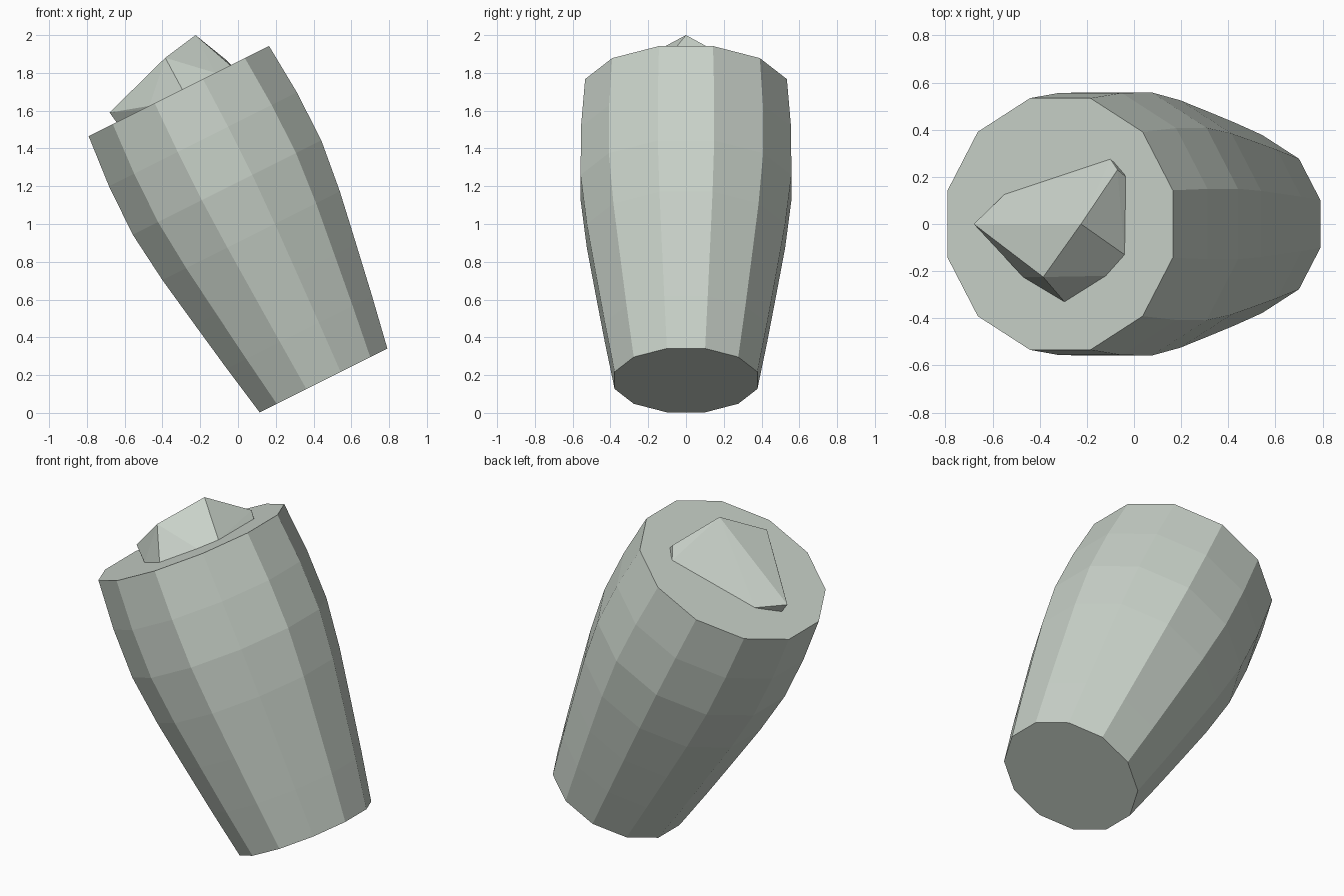
import bpy, bmesh, math
from mathutils import Vector

if "Cube" in bpy.data.objects:
    bpy.data.objects.remove(bpy.data.objects["Cube"])

# One pale grey-green stone colour
stone = bpy.data.materials.new("pale grey green")
stone.diffuse_color = (0.58, 0.64, 0.58, 1)
stone.use_nodes = True
stone.node_tree.nodes["Principled BSDF"].inputs["Base Color"].default_value = stone.diffuse_color


def finish(bm, name):
    bmesh.ops.recalc_face_normals(bm, faces=bm.faces)
    mesh = bpy.data.meshes.new(name)
    bm.to_mesh(mesh)
    bm.free()
    mesh.materials.append(stone)
    obj = bpy.data.objects.new(name, mesh)
    bpy.context.collection.objects.link(obj)
    return obj


# Leaning frame of the barrel
lean = math.atan2(0.5, 1.0)
across = Vector((math.cos(lean), 0, math.sin(lean)))
axis = Vector((-math.sin(lean), 0, math.cos(lean)))
side = Vector((0, 1, 0))
foot = Vector((0.4525, 0, 0.172))
length, sides = 1.712, 12

# Twelve-sided bulging barrel, evenly spaced rings (half widths across flats)
half_widths = [0.378, 0.43, 0.478, 0.525, 0.558, 0.556, 0.534]
bm = bmesh.new()
rings = []
for i, half in enumerate(half_widths):
    centre = foot + axis * (length * i / (len(half_widths) - 1))
    r = half / math.cos(math.pi / sides)
    ring = []
    for k in range(sides):
        a = (k + 0.5) * 2 * math.pi / sides
        ring.append(bm.verts.new(centre + across * (r * math.cos(a)) + side * (r * math.sin(a))))
    rings.append(ring)
for low, high in zip(rings, rings[1:]):
    for k in range(sides):
        n = (k + 1) % sides
        bm.faces.new((low[k], low[n], high[n], high[k]))
bm.faces.new(rings[0][::-1])
bm.faces.new(rings[-1])
finish(bm, "barrel_body")

# Faceted rock sitting in the sloped top
top = foot + axis * length
outline = [(-0.64, 0), (-0.55, 0.125), (-0.10, 0.275), (-0.035, 0.20),
           (-0.04, -0.13), (-0.12, -0.22), (-0.295, -0.33), (-0.47, -0.225)]
peaks = [(-0.225, 0, 2.0), (-0.68, 0, 1.59), (-0.385, -0.225, 1.88), (-0.07, 0.23, 1.875)]
bm = bmesh.new()
for p in peaks:
    bm.verts.new(p)
for x, y in outline:
    on_top = Vector((x, y, top.z + (x - top.x) * math.tan(lean)))
    bm.verts.new(on_top)
    bm.verts.new(on_top - axis * 0.02)
hull = bmesh.ops.convex_hull(bm, input=bm.verts)
loose = [v for v in bm.verts if not v.link_faces]
bmesh.ops.delete(bm, geom=loose, context='VERTS')
finish(bm, "rock_top")
